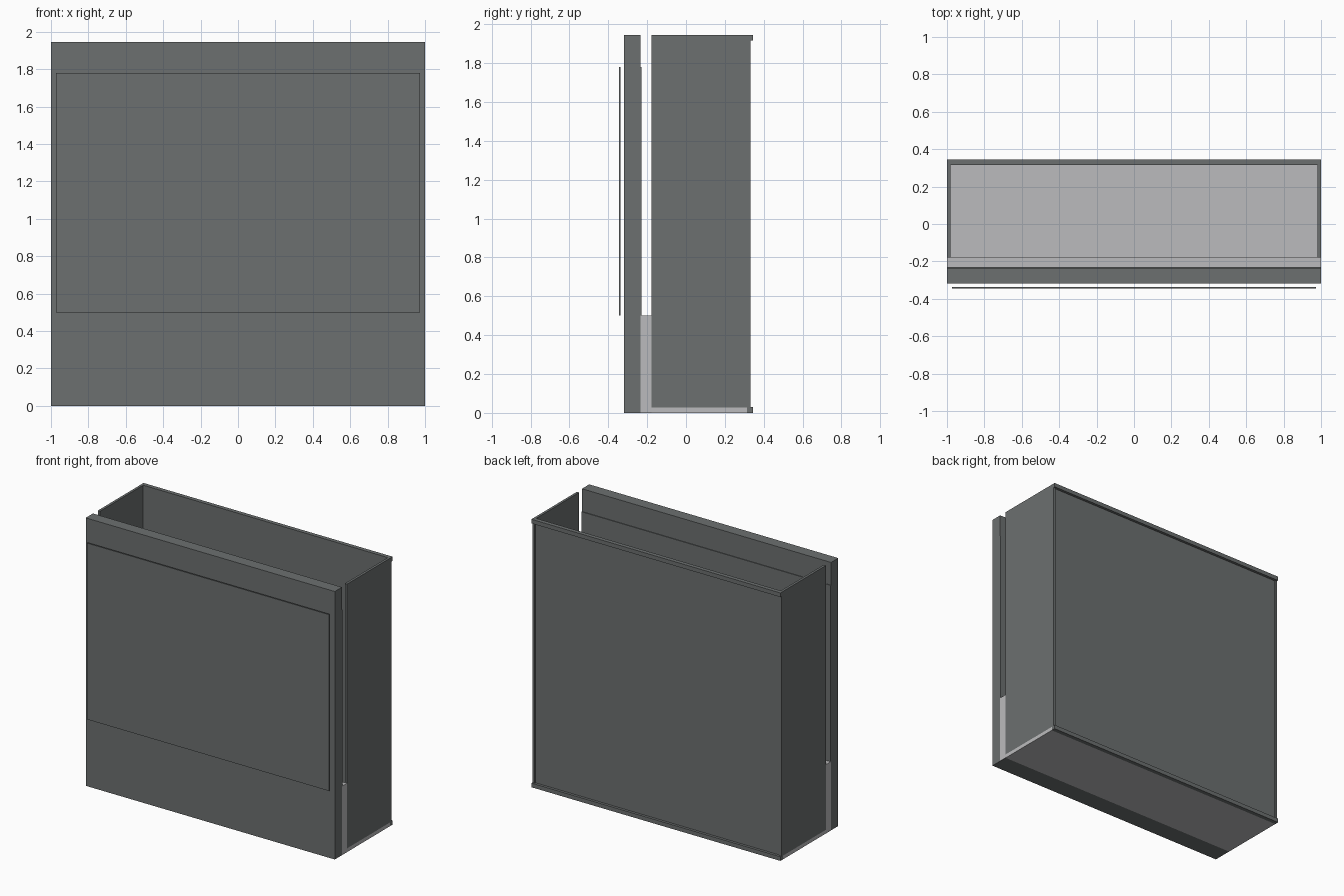
import bpy

old = bpy.data.objects.get("Cube")
if old:
    bpy.data.objects.remove(old, do_unlink=True)


def material(name, rgb):
    m = bpy.data.materials.new(name)
    m.use_nodes = True
    m.diffuse_color = (*rgb, 1)
    m.node_tree.nodes["Principled BSDF"].inputs["Base Color"].default_value = (*rgb, 1)
    return m


DARK = material("dark grey", (0.15, 0.16, 0.16))
LIGHT = material("light grey", (0.50, 0.50, 0.51))


def box(name, x, y, z, mat):
    """Box from (min, max) ranges on each axis."""
    bpy.ops.mesh.primitive_cube_add(size=1, location=[sum(r) / 2 for r in (x, y, z)])
    ob = bpy.context.object
    ob.name = name
    ob.scale = [r[1] - r[0] for r in (x, y, z)]
    bpy.ops.object.transform_apply(location=False, rotation=False, scale=True)
    ob.data.materials.append(mat)
    return ob


TOP = 1.945
FULL = (-1, 1)
FRONT, BACK = -0.178, 0.333      # extent of the open case
LIP = 0.03                       # height of the back lips
LIP_Y = (0.315, 0.345)           # depth of the back lips
FLOOR = 0.027                    # floor thickness

# Front slab with a thin sheet on each side
box("front_slab", FULL, (-0.318, -0.235), (0, TOP), DARK)
box("front_sheet", (-0.972, 0.972), (-0.345, -0.336), (0.5, 1.78), DARK)
box("inner_sheet", FULL, (-0.235, -0.230), (0.5, 1.78), DARK)

# Spacer joining slab and case
box("spacer_block", FULL, (-0.235, FRONT), (0.003, 0.5), LIGHT)
box("spacer_underside", FULL, (-0.235, FRONT), (0, 0.003), DARK)

# Floor
box("floor_plate", FULL, (FRONT, LIP_Y[0]), (0, FLOOR), LIGHT)

# Side walls, reaching back to the lips at the top
for side, sx in (("left", 1), ("right", -1)):
    x = sorted((sx, sx * 0.982))
    box(side + "_wall", x, (FRONT, BACK), (FLOOR, TOP - LIP), DARK)
    box(side + "_wall_top", x, (FRONT, LIP_Y[0]), (TOP - LIP, TOP), DARK)

# Recessed back panel with projecting lips at top and bottom
box("back_panel", (-0.982, 0.982), (LIP_Y[0], 0.326), (LIP, TOP - LIP), DARK)
for name, z in (("bottom", 0), ("top", TOP - LIP)):
    box(name + "_back_lip", FULL, LIP_Y, (z, z + LIP), DARK)
